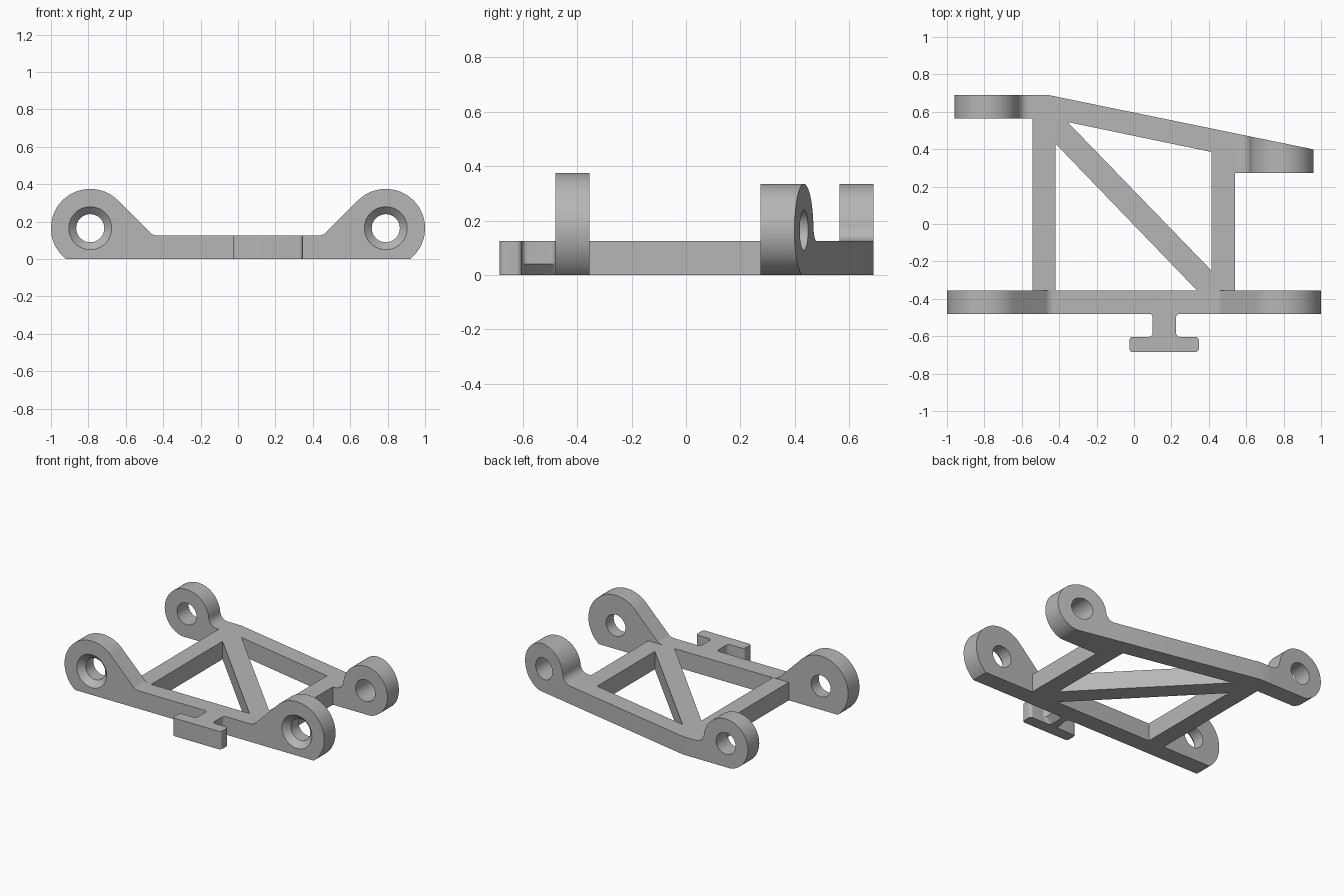
import bpy, bmesh
from math import sin, cos, asin, atan2, sqrt, radians, degrees, tan

if "Cube" in bpy.data.objects:
    bpy.data.objects.remove(bpy.data.objects["Cube"])

GREY = (0.47, 0.47, 0.47, 1)
mat = bpy.data.materials.new("plain grey")
mat.use_nodes = True
mat.diffuse_color = GREY
mat.node_tree.nodes["Principled BSDF"].inputs["Base Color"].default_value = GREY

T = 0.125            # bar thickness
HX, HZ = 0.79, 0.165  # pin hole centre
parts = []


def arc(cx, cy, r, a0, a1, n=12):
    angles = [radians(a0 + (a1 - a0) * i / n) for i in range(n + 1)]
    return [(cx + r * cos(a), cy + r * sin(a)) for a in angles]


def mirror(points):
    return [(-x, y) for x, y in reversed(points)]


def loft(name, rings):
    """Closed solid through matching rings of 3D points."""
    bm = bmesh.new()
    loops = [[bm.verts.new(p) for p in ring] for ring in rings]
    n = len(loops[0])
    for a, b in zip(loops, loops[1:]):
        for i in range(n):
            j = (i + 1) % n
            bm.faces.new((a[i], a[j], b[j], b[i]))
    bm.faces.new(loops[0])
    bm.faces.new(loops[-1])
    bmesh.ops.recalc_face_normals(bm, faces=bm.faces)
    me = bpy.data.meshes.new(name)
    bm.to_mesh(me)
    bm.free()
    me.materials.append(mat)
    ob = bpy.data.objects.new(name, me)
    bpy.context.collection.objects.link(ob)
    return ob


def plan(name, pts, z0=0, z1=T):
    return loft(name, [[(x, y, z) for x, y in pts] for z in (z0, z1)])


def side(name, pts, y0, y1):
    return loft(name, [[(x, y, z) for x, z in pts] for y in (y0, y1)])


def cut(ob, cutters):
    """Subtract the cutters, bake the result and remove them."""
    for c in cutters:
        c.hide_render = True
        mod = ob.modifiers.new("cut", "BOOLEAN")
        mod.operation, mod.solver, mod.object = "DIFFERENCE", "EXACT", c
    dg = bpy.context.evaluated_depsgraph_get()
    baked = bpy.data.meshes.new_from_object(ob.evaluated_get(dg))
    ob.modifiers.clear()
    ob.data = baked
    for c in cutters:
        bpy.data.objects.remove(c)


def pin_hole(x, stations):
    """Round cutter along y from (y, radius) stations."""
    return loft("hole_cutter", [[(px, y, pz) for px, pz in arc(x, HZ, r, 0, 352.5, 47)]
                                for y, r in stations])


# Front bar with two large eyes and countersunk holes
R, rf = 0.21, 0.06
bend = HX - R * sqrt(2) + (HZ - T) * -1
half = arc(bend - rf * tan(radians(22.5)), T + rf, rf, 270, 315, 6)
half += arc(HX, HZ, R, 135, degrees(asin(-HZ / R)), 40)
front_bar = side("front_bar", half + mirror(half), -0.48, -0.355)
cut(front_bar, [pin_hole(s * HX, [(-0.5, 0.135), (-0.44, 0.075), (-0.3, 0.075)])
                for s in (-1, 1)])
parts.append(front_bar)

# Truss frame: posts, slanted rear bar and diagonal left by two triangular openings
frame = plan("truss_frame", [(-0.543, -0.355), (0.54, -0.355), (0.54, 0.485),
                             (-0.46, 0.69), (-0.543, 0.69)])
cut(frame, [plan("window_cutter", tri, -0.1, 0.3) for tri in (
    [(-0.355, 0.545), (0.415, 0.385), (0.415, -0.25)],
    [(-0.42, 0.43), (-0.42, -0.3555), (0.337, -0.3555)])])
parts.append(frame)

# Rear eyes: smaller, blended into the frame by a fillet
R, rf = 0.17, 0.06
dz = T + rf - HZ
dx = sqrt((R + rf) ** 2 - dz ** 2)
meet = degrees(atan2(-dz, dx))
eye = [(0.54, 0), (0.54, T)]
eye += arc(HX - dx, T + rf, rf, -90, meet, 10)
eye += arc(HX, HZ, R, 180 + meet, degrees(asin(-HZ / R)), 44)

right_eye = side("rear_right_eye", mirror(eye), 0.565, 0.69)
cut(right_eye, [pin_hole(-HX, [(0.5, 0.075), (0.8, 0.075)])])
left_eye = side("rear_left_eye", eye, 0.273, 0.55)
slant = plan("slant_cutter", [(0.5, 0.493), (1.1, 0.37), (1.1, 0.8), (0.5, 0.8)], -0.2, 0.6)
cut(left_eye, [slant, pin_hole(HX, [(0.2, 0.075), (0.7, 0.075)])])
parts += [right_eye, left_eye]

# Front tab: rounded crossbar
cx, f = 0.1625, 0.02
x0, x1, y0, y1 = -0.025, 0.347, -0.685, -0.603
bar = (arc(x1 - f, y1 - f, f, 0, 90, 6) + arc(x0 + f, y1 - f, f, 90, 180, 6)
       + arc(x0 + f, y0 + f, f, 180, 270, 6) + arc(x1 - f, y0 + f, f, 270, 360, 6))
parts.append(plan("tab_crossbar", bar))

# Tab neck: filleted at both ends, chamfered along its lower edges
w = 0.0625
edge = arc(w + f, y1 + f, f, 270, 180, 6) + arc(w + f, -0.48 - f, f, 180, 90, 6)


def neck_ring(z, inset):
    pts = [(x - inset, y) for x, y in edge]
    return [(cx + x, y, z) for x, y in pts + mirror(pts)]


parts.append(loft("tab_neck", [neck_ring(0, 0.04), neck_ring(0.04, 0), neck_ring(T, 0)]))

# Smooth the round surfaces, keep edges sharp
bpy.ops.object.select_all(action="DESELECT")
for ob in parts:
    ob.select_set(True)
bpy.context.view_layer.objects.active = parts[0]
bpy.ops.object.shade_smooth_by_angle(angle=radians(25))
